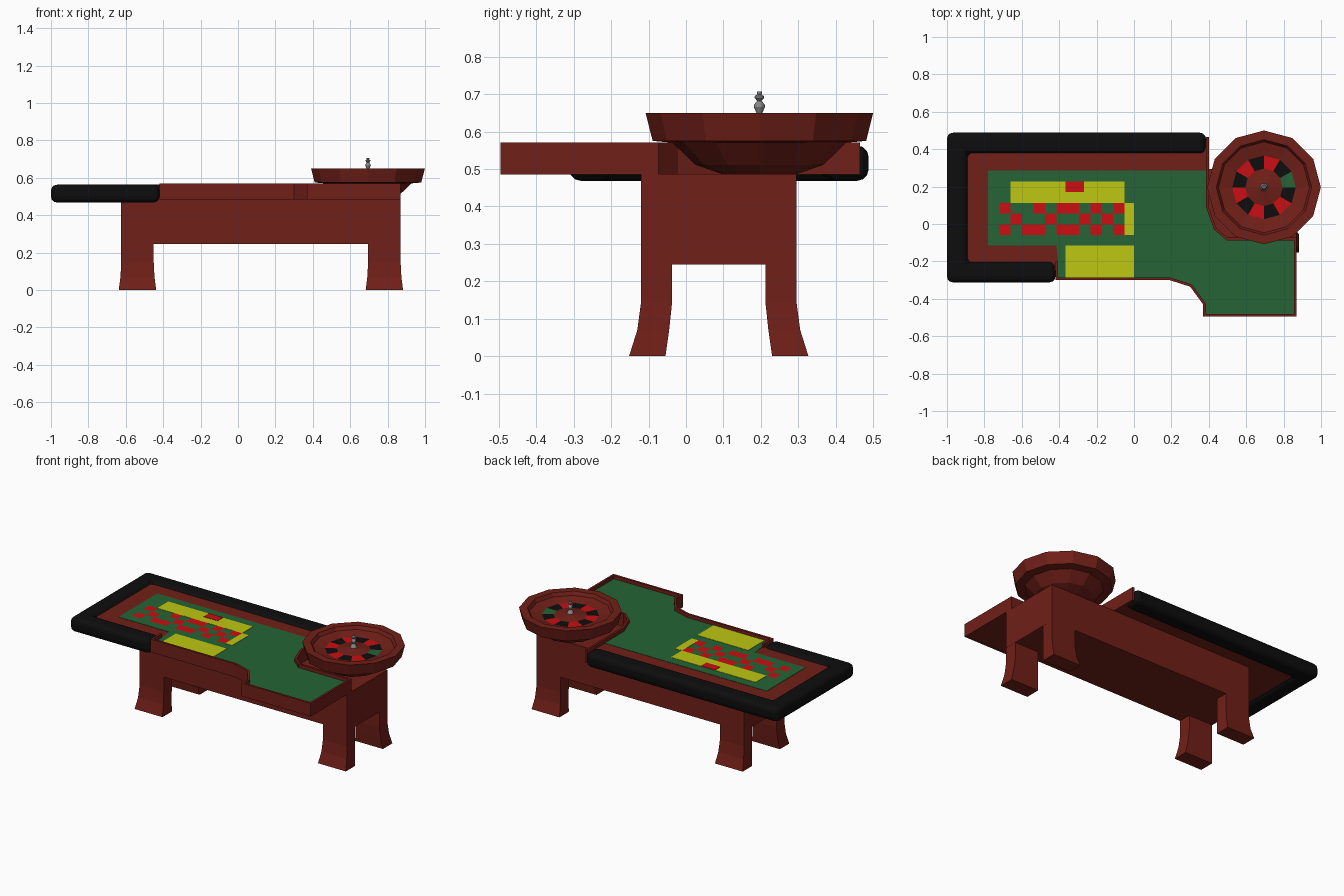
import bpy, bmesh, math
from mathutils import Vector

if "Cube" in bpy.data.objects:
    bpy.data.objects.remove(bpy.data.objects["Cube"])


def material(name, rgb):
    m = bpy.data.materials.new(name)
    m.diffuse_color = (*rgb, 1)
    m.use_nodes = True
    m.node_tree.nodes["Principled BSDF"].inputs["Base Color"].default_value = m.diffuse_color
    return m


WOOD = material("wood", (0.165, 0.014, 0.009))
FELT = material("felt", (0.018, 0.127, 0.037))
BLACK = material("black", (0.004, 0.004, 0.004))
RED = material("red", (0.6, 0.004, 0.006))
YELLOW = material("yellow", (0.52, 0.57, 0.006))
METAL = material("metal", (0.25, 0.25, 0.25))


def finish(name, bm, *mats):
    bmesh.ops.recalc_face_normals(bm, faces=bm.faces)
    me = bpy.data.meshes.new(name)
    bm.to_mesh(me)
    bm.free()
    for m in mats:
        me.materials.append(m)
    ob = bpy.data.objects.new(name, me)
    bpy.context.collection.objects.link(ob)
    return ob


def loft(name, rings, mat):
    """Bridge closed rings of equal length and cap both ends."""
    bm = bmesh.new()
    rows = [[bm.verts.new(p) for p in r] for r in rings]
    n = len(rows[0])
    for a, b in zip(rows, rows[1:]):
        for i in range(n):
            bm.faces.new((a[i], a[(i + 1) % n], b[(i + 1) % n], b[i]))
    bm.faces.new(rows[0])
    bm.faces.new(rows[-1])
    return finish(name, bm, mat)


def prism(name, pts, z0, z1, mat):
    return loft(name, [[(x, y, z) for x, y in pts] for z in (z0, z1)], mat)


def rect(x0, y0, x1, y1):
    return [(x0, y0), (x1, y0), (x1, y1), (x0, y1)]


def lathe(name, profile, sides, centre, mat):
    rings = [[(centre[0] + r * math.cos(2 * math.pi * i / sides),
               centre[1] + r * math.sin(2 * math.pi * i / sides), z)
              for i in range(sides)] for r, z in profile]
    return loft(name, rings, mat)


def offset_left(path, d):
    """Mitred offset of an open path towards its left side."""
    p = [Vector(q) for q in path]
    out = []
    for i, q in enumerate(p):
        a = (q - p[i - 1]).normalized() if i else (p[1] - q).normalized()
        b = (p[i + 1] - q).normalized() if i < len(p) - 1 else a
        na, nb = Vector((-a.y, a.x)), Vector((-b.y, b.x))
        m = (na + nb).normalized()
        out.append(tuple(q + m * d / m.dot(na)))
    return out


# Base box and four flared legs
prism("base", rect(-0.625, -0.12, 0.87, 0.295), 0.245, 0.487, WOOD)
CX, CY = 0.1225, 0.0875
SECTIONS = [(0.0, 0.100, 0.2395, 0.1425), (0.07, 0.091, 0.2175, 0.1325),
            (0.145, 0.087, 0.2075, 0.1245), (0.25, 0.087, 0.2075, 0.1245)]
for sx, side in ((-1, "left"), (1, "right")):
    for sy, end in ((-1, "front"), (1, "back")):
        x = CX + sx * 0.66
        loft(f"{end}_{side}_leg",
             [[(a, b, z) for a, b in rect(x - h, CY + sy * outer, x + h, CY + sy * inner)]
              for z, h, outer, inner in SECTIONS], WOOD)

# Tabletop slab, cut around the wheel
edge = [(-0.42, -0.20), (-0.42, -0.30), (0.19, -0.30), (0.30, -0.335), (0.37, -0.43),
        (0.37, -0.495), (0.87, -0.495), (0.87, -0.073), (0.50, -0.073), (0.44, -0.022),
        (0.40, 0.09), (0.40, 0.465)]
prism("tabletop", [(-0.94, -0.25), (-0.42, -0.25)] + edge[1:-1]
      + [(0.40, 0.44), (-0.94, 0.44)], 0.486, 0.545, WOOD)

# Raised wooden rim
inner = offset_left(edge, 0.014)
prism("rim", edge + inner[::-1], 0.485, 0.57, WOOD)

# Felt surface
prism("felt", [(-0.78, -0.115), (-0.415, -0.115)] + inner[:-1]
      + [(0.386, 0.285), (-0.78, 0.285)], 0.54, 0.547, FELT)

# Padded armrest around the player end
pad = prism("armrest", [(0.385, 0.375), (0.385, 0.488), (-1.0, 0.488), (-1.0, -0.312),
                        (-0.42, -0.312), (-0.42, -0.20), (-0.885, -0.20), (-0.885, 0.375)],
            0.468, 0.563, BLACK)
bev = pad.modifiers.new("round", "BEVEL")
bev.width = 0.032
bev.segments = 3

# Betting fields
for name, r in (("outside_bets", (-0.66, 0.113, -0.05, 0.226)),
                ("column_bets", (-0.05, -0.06, 0.0, 0.113)),
                ("near_bets", (-0.367, -0.285, 0.0, -0.115))):
    prism(name, rect(*r), 0.546, 0.549, YELLOW)
prism("red_bet", rect(-0.367, 0.17, -0.266, 0.226), 0.548, 0.551, RED)

# Red number squares
bm = bmesh.new()
W, H = 0.0609, 0.0575
for row, cols in enumerate(((0, 3, 5, 6, 8, 10), (1, 4, 7, 9), (0, 2, 3, 5, 6, 8, 10))):
    for c in cols:
        x, y = -0.72 + c * W, 0.113 - (row + 1) * H
        bm.faces.new([bm.verts.new((a, b, 0.549)) for a, b in rect(x, y, x + W, y + H)])
finish("number_squares", bm, RED)

# Wheel bowl
HUB = (0.695, 0.196)
lathe("wheel_bowl", [(0.096, 0.485), (0.171, 0.511), (0.232, 0.57), (0.285, 0.575),
                     (0.304, 0.65), (0.255, 0.65), (0.243, 0.628), (0.17, 0.612),
                     (0.10, 0.612), (0.025, 0.626)], 12, HUB, WOOD)

# Wheel pockets: alternating colours with one green
bm = bmesh.new()
for i in range(12):
    a0, a1 = math.radians(30 * i), math.radians(30 * i + 30)
    f = bm.faces.new([bm.verts.new((HUB[0] + r * math.cos(a), HUB[1] + r * math.sin(a), 0.614))
                      for r, a in ((0.10, a0), (0.17, a0), (0.17, a1), (0.10, a1))])
    f.material_index = 2 if i == 0 else (1 if i % 2 == 0 else 0)
finish("wheel_pockets", bm, BLACK, RED, FELT)

# Turned metal spindle
lathe("spindle", [(0.022, 0.624), (0.018, 0.635), (0.008, 0.65), (0.015, 0.666),
                  (0.014, 0.672), (0.006, 0.682), (0.013, 0.690), (0.012, 0.695),
                  (0.005, 0.699), (0.007, 0.702), (0.007, 0.707)], 12, HUB, METAL)
